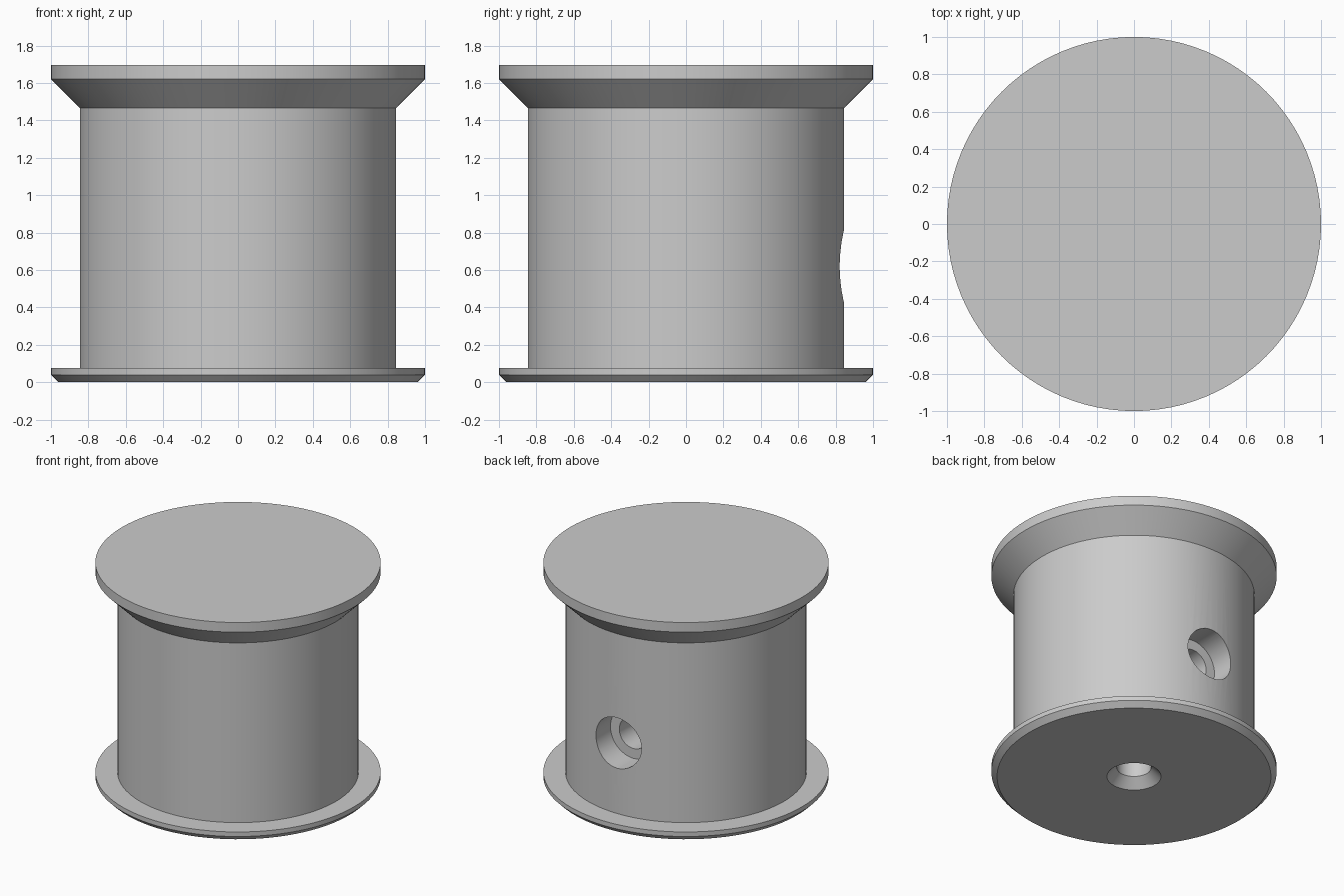
import bpy, bmesh, math

cube = bpy.data.objects.get("Cube")
if cube:
    bpy.data.objects.remove(cube, do_unlink=True)

grey = bpy.data.materials.new("plain grey")
grey.use_nodes = True
colour = (0.6, 0.6, 0.6, 1)
grey.diffuse_color = colour
grey.node_tree.nodes["Principled BSDF"].inputs["Base Color"].default_value = colour


def lathe(name, profile, sides):
    """Closed solid turned about z; profile runs from axis to axis."""
    bm = bmesh.new()
    verts = [bm.verts.new((r, 0, z)) for r, z in profile]
    edges = [bm.edges.new(pair) for pair in zip(verts, verts[1:])]
    bmesh.ops.spin(bm, geom=verts + edges, cent=(0, 0, 0), axis=(0, 0, 1),
                   angle=math.tau, steps=sides, use_merge=True)
    bmesh.ops.remove_doubles(bm, verts=bm.verts, dist=0.0001)
    bmesh.ops.dissolve_degenerate(bm, edges=bm.edges, dist=0.0001)
    bmesh.ops.recalc_face_normals(bm, faces=bm.faces)
    mesh = bpy.data.meshes.new(name)
    bm.to_mesh(mesh)
    bm.free()
    mesh.materials.append(grey)
    obj = bpy.data.objects.new(name, mesh)
    bpy.context.collection.objects.link(obj)
    return obj


# Flanged drum with a countersunk shaft in its base
drum = lathe("flanged_drum", [
    (0, 0.7), (0.12, 0.7), (0.12, 0.07), (0.19, 0),      # shaft, countersink
    (0.96, 0), (1, 0.04), (1, 0.075), (0.845, 0.075),    # base flange
    (0.845, 1.465), (1, 1.62), (1, 1.695), (0, 1.695),   # barrel, top flange
], 96)

# Stepped hole in the back, meeting the shaft
cutter = lathe("back_hole_cutter", [
    (0, -0.09), (0.119, -0.09), (0.119, 0.645),
    (0.195, 0.645), (0.195, 1.1), (0, 1.1),
], 48)
cutter.rotation_euler.x = -math.pi / 2
cutter.location.z = 0.62
cutter.hide_render = True

cut = drum.modifiers.new("back hole", "BOOLEAN")
cut.operation = "DIFFERENCE"
cut.solver = "EXACT"
cut.object = cutter

bpy.ops.object.select_all(action="DESELECT")
drum.select_set(True)
bpy.context.view_layer.objects.active = drum
bpy.ops.object.modifier_apply(modifier=cut.name)
bpy.data.objects.remove(cutter, do_unlink=True)
bpy.ops.object.shade_smooth_by_angle(angle=math.radians(30))
